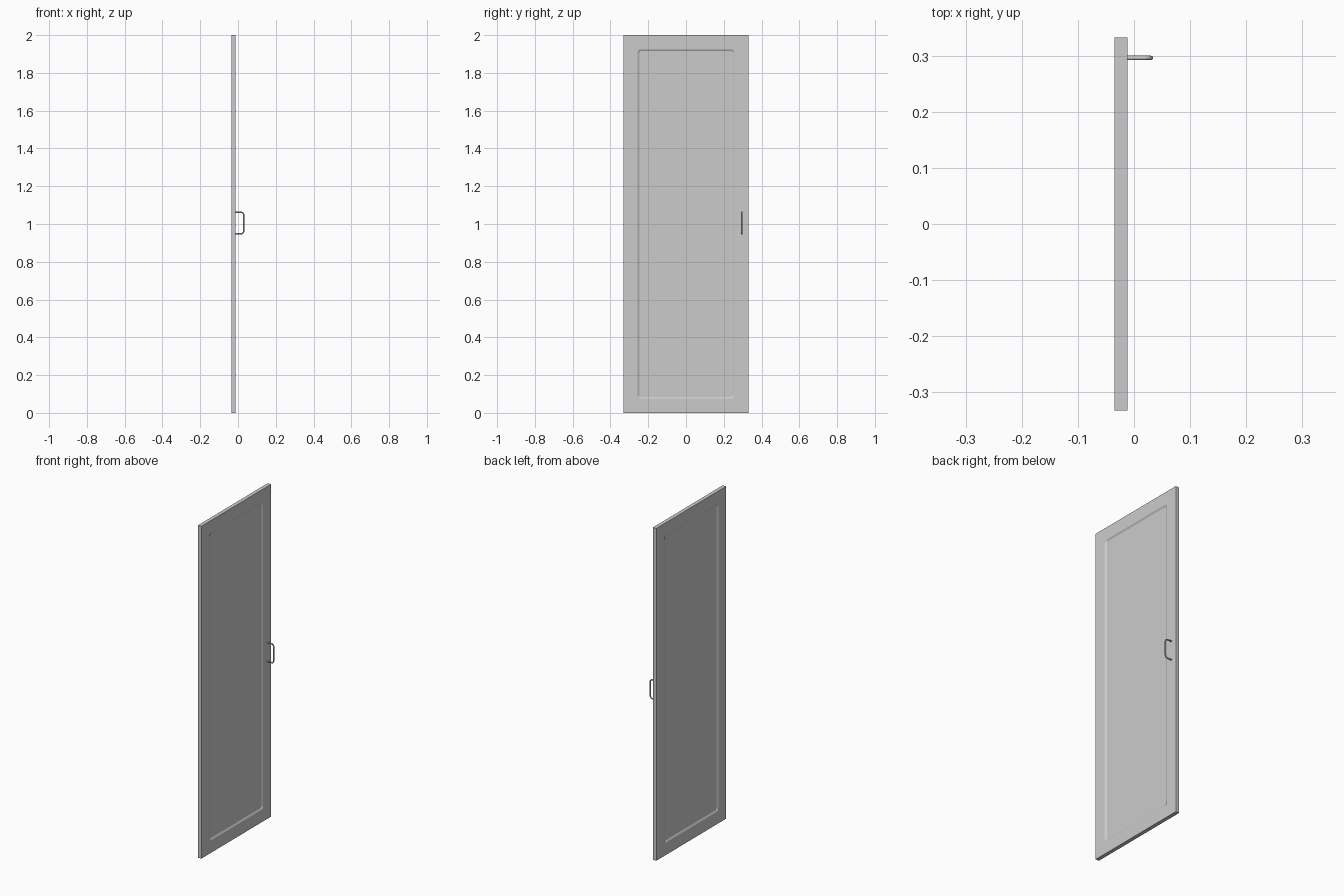
import bpy
import bmesh
import math
from mathutils import Vector

cube = bpy.data.objects.get("Cube")
if cube:
    bpy.data.objects.remove(cube, do_unlink=True)

grey = bpy.data.materials.new("light_grey")
grey.use_nodes = True
colour = (0.6, 0.6, 0.6, 1)
grey.diffuse_color = colour
grey.node_tree.nodes["Principled BSDF"].inputs["Base Color"].default_value = colour

# Door leaf dimensions
X_BACK, X_FRONT = -0.035, -0.012
HALF_W, HEIGHT = 0.332, 2.0
RECESS = 0.006
STEPS = 6
SIGNS = [(1, 1), (-1, 1), (-1, -1), (1, -1)]


def rounded_loop(bm, x, half_w, half_h, radius):
    """Four corner arcs of a rounded rectangle in the yz plane."""
    arcs = []
    for i, (sy, sz) in enumerate(SIGNS):
        arc = []
        for k in range(STEPS + 1):
            a = math.pi / 2 * (i + k / STEPS)
            arc.append(bm.verts.new((x,
                                     sy * (half_w - radius) + radius * math.cos(a),
                                     HEIGHT / 2 + sz * (half_h - radius) + radius * math.sin(a))))
        arcs.append(arc)
    return arcs


def door_side(bm, x, inward):
    """Flat frame, sloped moulding and sunken panel of one side."""
    corners = [bm.verts.new((x, sy * HALF_W, HEIGHT / 2 + sz * HEIGHT / 2)) for sy, sz in SIGNS]
    rim = rounded_loop(bm, x, 0.257, 0.925, 0.02)
    panel = rounded_loop(bm, x + inward * RECESS, 0.247, 0.915, 0.01)
    for i in range(4):
        j = (i + 1) % 4
        for a, b in zip(rim[i], rim[i][1:]):
            bm.faces.new((corners[i], a, b))
        bm.faces.new((corners[i], rim[i][-1], rim[j][0], corners[j]))
    outer, inner = sum(rim, []), sum(panel, [])
    for i in range(len(outer)):
        j = (i + 1) % len(outer)
        bm.faces.new((outer[i], outer[j], inner[j], inner[i]))
    bm.faces.new(inner)
    return corners


# Door leaf: both panelled sides joined by the edges
bm = bmesh.new()
front = door_side(bm, X_FRONT, -1)
back = door_side(bm, X_BACK, 1)
for i in range(4):
    j = (i + 1) % 4
    bm.faces.new((front[i], front[j], back[j], back[i]))
bmesh.ops.recalc_face_normals(bm, faces=bm.faces)
mesh = bpy.data.meshes.new("door_leaf")
bm.to_mesh(mesh)
bm.free()
mesh.materials.append(grey)
door = bpy.data.objects.new("door_leaf", mesh)
bpy.context.collection.objects.link(door)

# Pull handle: round bar bent into a bracket
TUBE, BEND = 0.004, 0.014
reach, z_low, z_high = 0.03, 0.948, 1.062
points = [Vector((X_FRONT - 0.002, 0.296, z_low))]
for z, turn, start in ((z_low, 1, -math.pi / 2), (z_high, -1, 0)):
    for k in range(STEPS + 1):
        a = start + math.pi / 2 * k / STEPS
        points.append(Vector((reach - BEND + BEND * math.cos(a), 0.296,
                              z + turn * BEND + BEND * math.sin(a))))
points.append(Vector((X_FRONT - 0.002, 0.296, z_high)))

curve = bpy.data.curves.new("pull_handle", "CURVE")
curve.dimensions = "3D"
curve.bevel_depth = TUBE
curve.bevel_resolution = 3
curve.use_fill_caps = True
spline = curve.splines.new("POLY")
spline.points.add(len(points) - 1)
for p, co in zip(spline.points, points):
    p.co = (*co, 1)
curve.materials.append(grey)
handle = bpy.data.objects.new("pull_handle", curve)
bpy.context.collection.objects.link(handle)

# Smooth the bar while keeping its end caps sharp
bpy.ops.object.select_all(action="DESELECT")
handle.select_set(True)
bpy.context.view_layer.objects.active = handle
bpy.ops.object.convert(target="MESH")
bpy.ops.object.shade_smooth_by_angle(angle=math.radians(40))
